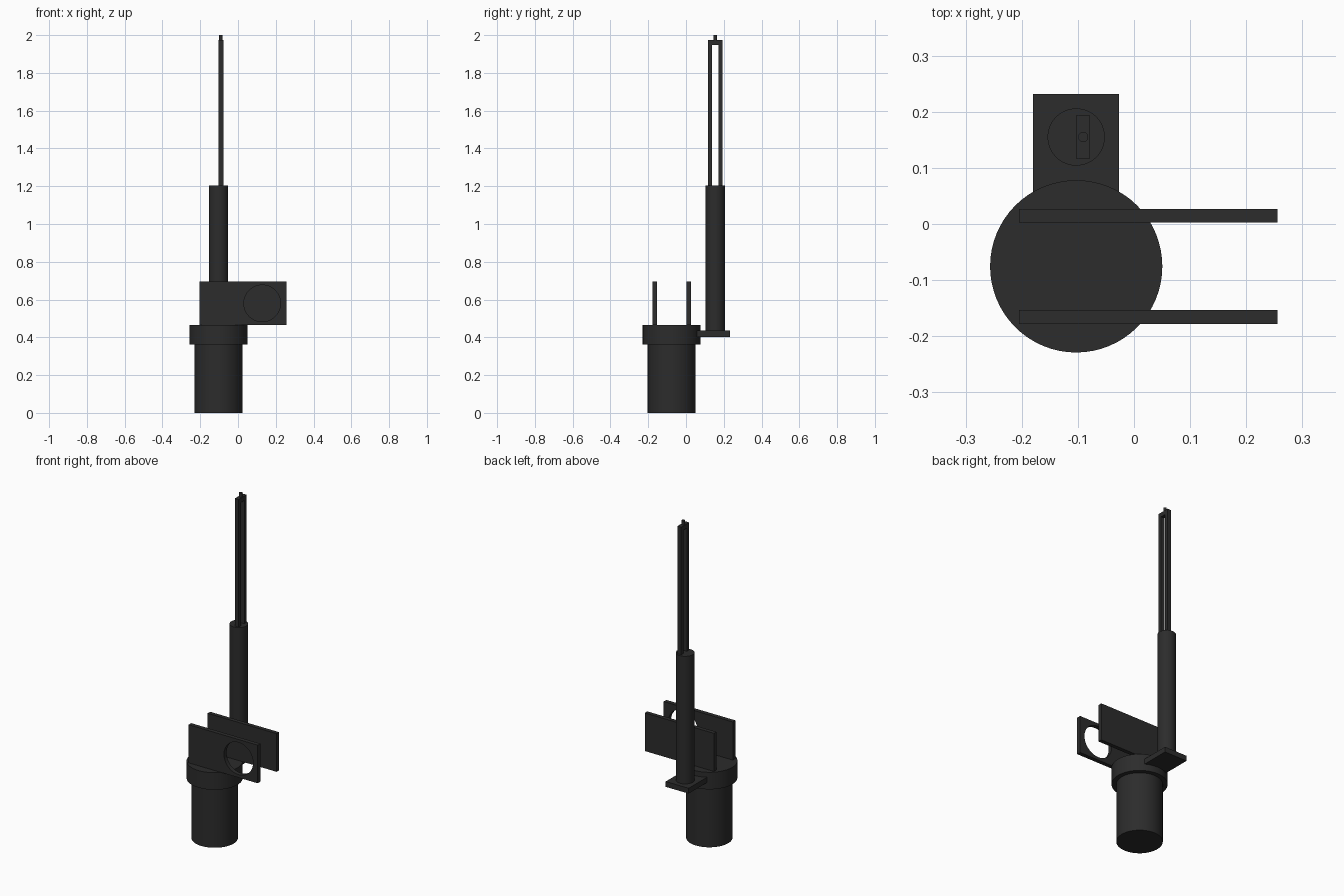
import bpy
import math

if "Cube" in bpy.data.objects:
    bpy.data.objects.remove(bpy.data.objects["Cube"])

dark = bpy.data.materials.new("dark_metal")
dark.diffuse_color = (0.025, 0.025, 0.025, 1)
dark.use_nodes = True
dark.node_tree.nodes["Principled BSDF"].inputs["Base Color"].default_value = dark.diffuse_color


def box(name, x0, x1, y0, y1, z0, z1):
    bpy.ops.mesh.primitive_cube_add(
        size=1, location=((x0 + x1) / 2, (y0 + y1) / 2, (z0 + z1) / 2))
    ob = bpy.context.object
    ob.name = name
    ob.scale = (x1 - x0, y1 - y0, z1 - z0)
    bpy.ops.object.transform_apply(location=False, rotation=False, scale=True)
    ob.data.materials.append(dark)
    return ob


def cylinder(name, x, y, z0, z1, r, sides=64):
    bpy.ops.mesh.primitive_cylinder_add(
        vertices=sides, radius=r, depth=z1 - z0, location=(x, y, (z0 + z1) / 2))
    ob = bpy.context.object
    ob.name = name
    ob.data.materials.append(dark)
    bpy.ops.object.shade_smooth_by_angle(angle=math.radians(30))
    return ob


# Pedestal and collar
CX, CY = -0.103, -0.0755
cylinder("pedestal", CX, CY, 0, 0.365, 0.127)
cylinder("collar", CX, CY, 0.362, 0.465, 0.1535)

# Two upright side plates; the front one has a round hole
box("rear_plate", -0.205, 0.256, 0.003, 0.027, 0.465, 0.695)
front = box("front_plate", -0.205, 0.256, -0.178, -0.153, 0.465, 0.695)

bpy.ops.mesh.primitive_cylinder_add(
    vertices=64, radius=0.097, depth=0.1,
    location=(0.128, -0.1655, 0.58), rotation=(math.pi / 2, 0, 0))
cutter = bpy.context.object
cutter.name = "hole_cutter"
mod = front.modifiers.new("hole", "BOOLEAN")
mod.operation = "DIFFERENCE"
mod.solver = "EXACT"
mod.object = cutter
bpy.context.view_layer.objects.active = front
bpy.ops.object.modifier_apply(modifier=mod.name)
bpy.data.objects.remove(cutter)

# Bracket carrying the mast
box("mast_bracket", -0.18, -0.027, 0.03, 0.232, 0.403, 0.435)
cylinder("mast_base", CX, 0.155, 0.435, 1.205, 0.051)

# Forked upper mast: two bars, a bridge and a tip pin
for side, y0, y1 in (("front", 0.117, 0.138), ("rear", 0.171, 0.193)):
    box(f"mast_bar_{side}", -0.103, -0.078, y0, y1, 1.2, 1.975)
box("mast_bridge", -0.103, -0.078, 0.138, 0.171, 1.948, 1.975)
cylinder("mast_tip", -0.0905, 0.155, 1.97, 2.0, 0.009, 32)
